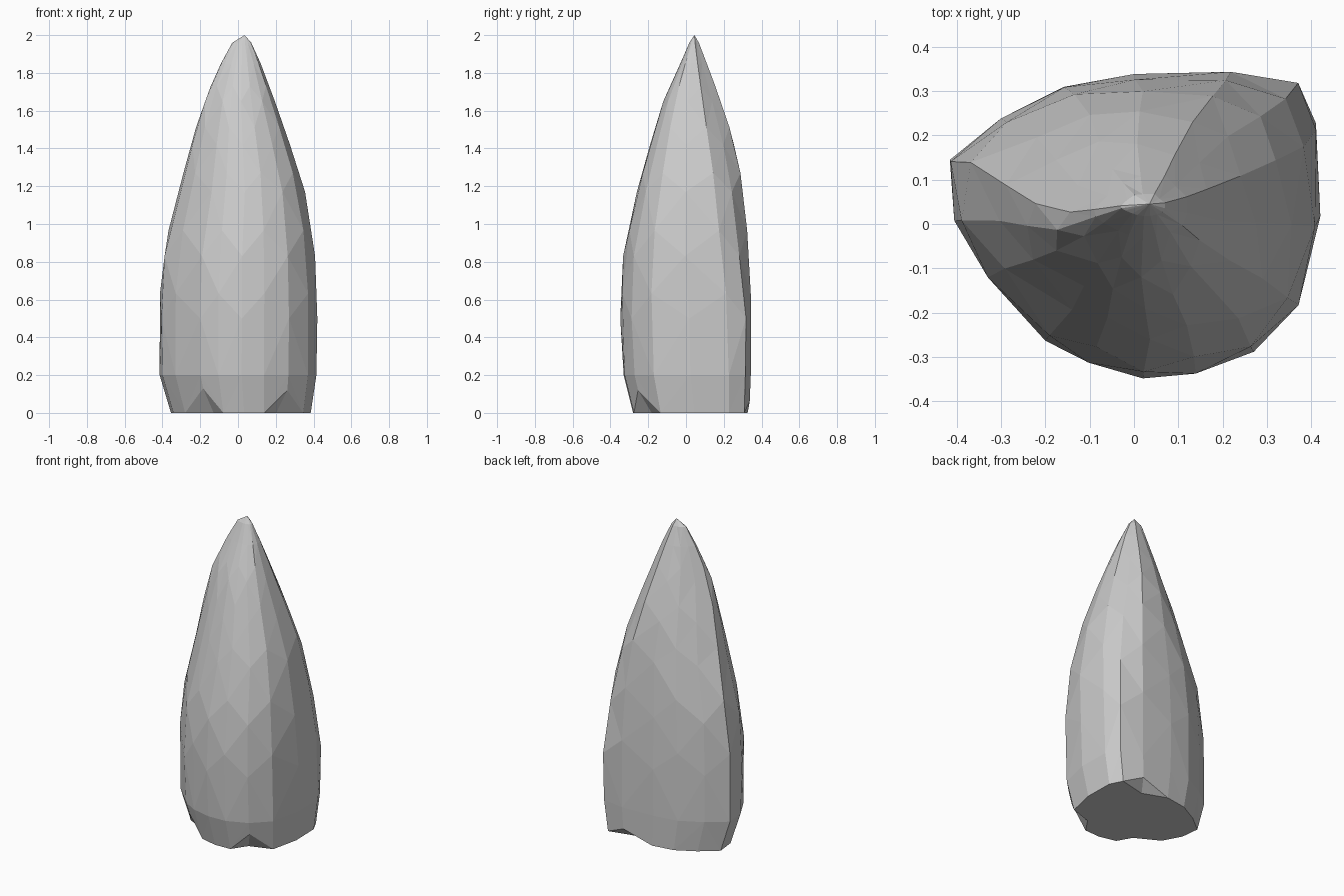
import bpy, bmesh

cube = bpy.data.objects.get("Cube")
if cube:
    bpy.data.objects.remove(cube, do_unlink=True)

# Plan outline of the rock: flat at the back left, round at the front
OUTLINE = [(.42, .02), (.415, .23), (.37, .32), (.22, .35), (0, .34), (-.16, .315),
           (-.3, .24), (-.42, .145), (-.405, .01), (-.335, -.12), (-.2, -.26),
           (-.105, -.315), (.02, -.345), (.14, -.34), (.27, -.285), (.375, -.18)]
N = len(OUTLINE)
XS, YS = zip(*OUTLINE)
BACK_RIDGE, LEFT_RIDGE = OUTLINE[3], OUTLINE[7]

# Silhouette: height, min x, max x, min y, max y
LEVELS = [(0, -.355, .385, -.28, .335),
          (.2, -.415, .415, -.33, .343),
          (.5, -.42, .42, -.348, .348),
          (.83, -.403, .408, -.333, .335),
          (1.17, -.315, .355, -.26, .307),
          (1.42, -.25, .275, -.19, .26),
          (1.65, -.18, .195, -.12, .185),
          (1.85, -.09, .12, -.03, .11),
          (1.96, -.03, .07, .018, .068)]
APEX = (.035, .045, 2)

# Chips in the lower edge: outline corner and height
NOTCHES = {3: .06, 10: .13, 14: .12}


def fit(value, low, high, new_low, new_high):
    return new_low + (value - low) / (high - low) * (new_high - new_low)


def clamp(value, high):
    return min(max(value, 0), high)


def outline_point(j, level):
    """One outline corner fitted to a level, with the ridges shaped near the tip."""
    z, x0, x1, y0, y1 = level
    px, py = OUTLINE[j]
    x = fit(px, min(XS), max(XS), x0, x1)
    y = fit(py, min(YS), max(YS), y0, y1)
    left_swing = clamp((z - 1) * .6, .4)
    right_swing = clamp((z - .5) * .5, .5)
    beyond = max(0, x - fit(BACK_RIDGE[0], min(XS), max(XS), x0, x1))
    weight = clamp(fit(py, min(YS), LEFT_RIDGE[1], 0, 1), 1)
    y -= weight * (left_swing * max(0, -x) + right_swing * beyond)
    # The back corner is cut off towards the tip
    x -= right_swing * beyond * clamp(fit(py, OUTLINE[1][1], max(YS), 0, 1), 1)
    return x, y, z


def blend(a, b, t):
    return [u + (v - u) * t for u, v in zip(a, b)]


# Every second column sits higher on the sides, so the facets become diamonds
bm = bmesh.new()
rings = []
for i, level in enumerate(LEVELS):
    raised = blend(level, LEVELS[i + 1], .4) if 2 <= i <= 6 else level
    rings.append([bm.verts.new(outline_point(j, raised if j % 2 else level))
                  for j in range(N)])

# Sides
for low, high in zip(rings, rings[1:]):
    for j in range(N):
        k = (j + 1) % N
        if j % 2:
            bm.faces.new((low[j], high[k], high[j]))
            bm.faces.new((low[j], low[k], high[k]))
        else:
            bm.faces.new((low[j], low[k], high[j]))
            bm.faces.new((low[k], high[k], high[j]))

# Pointed tip
tip = bm.verts.new(APEX)
for j in range(N):
    bm.faces.new((rings[-1][j], rings[-1][(j + 1) % N], tip))

# Flat underside, cut back under each chip
edge = rings[0]
base = list(edge)
for j, height in NOTCHES.items():
    x, y, z = edge[j].co
    base[j] = bm.verts.new((x * .8, y * .8, z))
    edge[j].co = edge[j].co.lerp(rings[1][j].co, height / LEVELS[1][0])
    bm.faces.new((edge[j], edge[j - 1], base[j]))
    bm.faces.new((edge[j + 1], edge[j], base[j]))
bm.faces.new(base[::-1])

bmesh.ops.recalc_face_normals(bm, faces=bm.faces)
mesh = bpy.data.meshes.new("pointed_rock")
bm.to_mesh(mesh)
bm.free()
rock = bpy.data.objects.new("pointed_rock", mesh)
bpy.context.collection.objects.link(rock)

# Plain grey stone
stone = bpy.data.materials.new("grey_stone")
stone.use_nodes = True
colour = (.6, .6, .6, 1)
stone.diffuse_color = colour
stone.node_tree.nodes["Principled BSDF"].inputs["Base Color"].default_value = colour
mesh.materials.append(stone)
